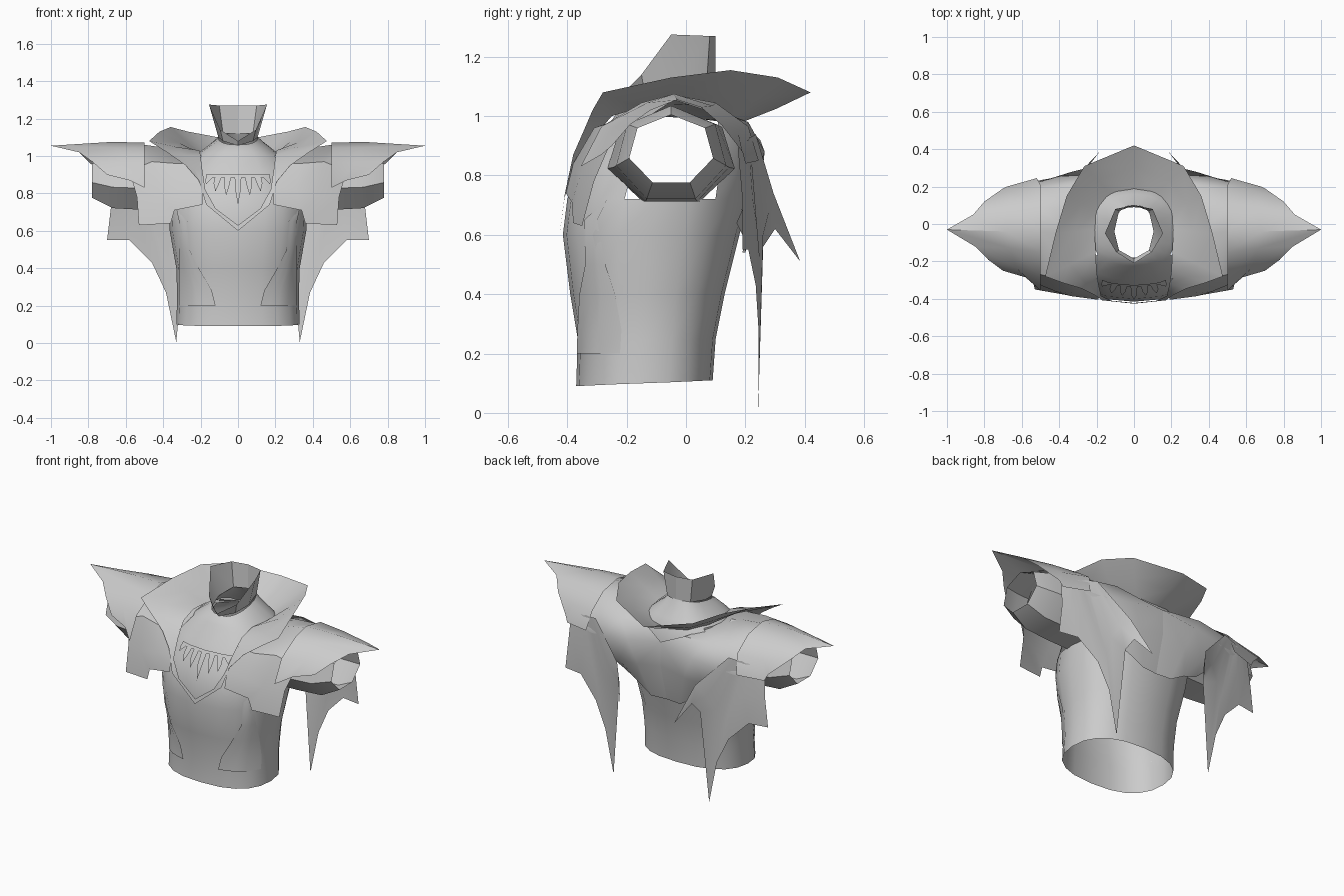
import bpy, bmesh, math
from mathutils import Vector
from mathutils.bvhtree import BVHTree

cloth = bpy.data.materials.new("light_grey")
cloth.diffuse_color = (0.6, 0.6, 0.6, 1)


def make(name, verts, faces, angle=40):
    me = bpy.data.meshes.new(name)
    me.from_pydata([tuple(v) for v in verts], [], faces)
    bm = bmesh.new()
    bm.from_mesh(me)
    bmesh.ops.remove_doubles(bm, verts=bm.verts, dist=0.0005)
    bmesh.ops.recalc_face_normals(bm, faces=bm.faces)
    bm.to_mesh(me)
    bm.free()
    ob = bpy.data.objects.new(name, me)
    bpy.context.collection.objects.link(ob)
    me.materials.append(cloth)
    bpy.ops.object.select_all(action='DESELECT')
    ob.select_set(True)
    bpy.context.view_layer.objects.active = ob
    bpy.ops.object.shade_smooth_by_angle(angle=math.radians(angle))
    return ob


def loft(rows, closed=False, keep=lambda c: True):
    """Quads between rows of equal length."""
    n = len(rows[0])
    verts = [Vector(p) for r in rows for p in r]
    faces = []
    for i in range(len(rows) - 1):
        for j in range(n if closed else n - 1):
            k = (j + 1) % n
            f = (i * n + j, i * n + k, (i + 1) * n + k, (i + 1) * n + j)
            if keep(sum((verts[a] for a in f), Vector()) / 4):
                faces.append(f)
    return verts, faces


def mirrored(name, rows, closed=False, angle=40):
    """One sheet on each side of the body."""
    for side, s in (("left", 1), ("right", -1)):
        flip = [[(s * x, y, z) for x, y, z in r] for r in rows]
        make(f"{name}_{side}", *loft(flip, closed), angle=angle)


def around(half):
    """Full loop from a half profile that starts and ends on the centre line."""
    return half + [(-x, y, z) for x, y, z in half[-2:0:-1]]


def ring(z, w, front, back, tilt=0, n=20):
    """Flattened oval; tilt drops its front edge."""
    mid, d = (front + back) / 2, (back - front) / 2
    pts = []
    for i in range(n):
        c, s = math.cos(math.tau * i / n), math.sin(math.tau * i / n)
        pts.append((w * math.copysign(abs(c) ** .8, c),
                    mid + d * math.copysign(abs(s) ** .85, s),
                    z - tilt * (1 - s) / 2))
    return pts


# Torso: open tube from the waist to the neck, with open armholes
sections = [(.11, .33, -.37, .09, .02), (.25, .325, -.365, .1), (.4, .33, -.39, .13),
            (.6, .365, -.415, .18), (.72, .37, -.4, .21), (.82, .355, -.365, .22),
            (.92, .31, -.3, .21), (1.0, .23, -.24, .18), (1.03, .2, -.225, .16, .01),
            (1.09, .14, -.2, .12, .04), (1.13, .105, -.18, .1, .07)]
tv, tf = loft([ring(*s) for s in sections], True,
              lambda c: not (abs(c.x) > .22 and .72 < c.z < 1.0
                             and -.22 < c.y < .12))
make("torso", tv, tf)
tree = BVHTree.FromPolygons(tv, tf)


def on_front(x, z, lift):
    hit = tree.ray_cast(Vector((x, -2, z)), Vector((0, 1, 0)))[0]
    return (x, (hit.y if hit else -.1) - lift, z)


# Neck collar: flared, dipping to a V at the front
make("neck_collar", *loft([
    around([(0, -.185, 1.055), (.08, -.14, 1.08), (.105, -.04, 1.1), (.08, .07, 1.12),
            (0, .1, 1.12)]),
    around([(0, -.21, 1.08), (.095, -.15, 1.14), (.155, -.05, 1.275), (.1, .08, 1.27),
            (0, .1, 1.27)])], True), angle=30)

# High flared collar: narrow lapel at the front, wide at the back
edge_in = around([(0, -.422, .63), (.12, -.41, .72), (.175, -.385, .82), (.19, -.32, .92),
                  (.2, -.25, 1.0), (.205, -.15, 1.03), (.21, -.03, 1.02), (.2, .07, 1.01),
                  (.12, .16, .99), (0, .19, .98)])
edge_out = around([(0, -.426, .6), (.17, -.408, .74), (.21, -.38, .87), (.28, -.345, .95),
                   (.38, -.315, 1.02), (.475, -.28, 1.08), (.42, -.05, 1.13),
                   (.36, .15, 1.155), (.265, .31, 1.13), (.0, .42, 1.08)])
middle = [tuple((Vector(a) + Vector(b)) / 2 - Vector((0, 0, .005 if a[2] > .95 else 0)))
          for a, b in zip(edge_in, edge_out)]
make("high_collar", *loft([edge_in, middle, edge_out], True))

# Shoulder mantle: front hem, over the shoulder, back hem
mirrored("mantle", [
    [(.19, -.405, .74), (.19, -.38, .84), (.2, -.29, .96), (.21, -.1, 1.0),
     (.21, .05, .99), (.13, .2, .97), (0, .25, .92), (0, .25, .77), (0, .19, .54)],
    [(.34, -.385, .71), (.31, -.37, .82), (.33, -.31, .96), (.36, -.05, 1.04),
     (.36, .08, 1.03), (.3, .21, .98), (.22, .265, .88), (.16, .25, .74), (.1, .2, .54)],
    [(.36, -.38, .64), (.42, -.36, .79), (.46, -.28, .97), (.5, -.04, 1.06),
     (.5, .09, 1.035), (.46, .2, .96), (.4, .255, .85), (.3, .23, .72), (.2, .19, .6)],
    [(.53, -.35, .63), (.54, -.31, .78), (.58, -.25, .92), (.66, -.04, 1.055),
     (.66, .08, 1.015), (.62, .17, .94), (.54, .22, .85), (.42, .215, .74), (.3, .17, .64)]])

# Pointed pauldron layered above the sleeve
mirrored("pauldron", [
    [(.5, -.355, .83), (.5, -.285, .965), (.5, -.15, 1.045), (.5, -.04, 1.072),
     (.5, .1, 1.045), (.5, .21, .965), (.52, .245, .85)],
    [(.58, -.285, .87), (.63, -.235, .965), (.66, -.13, 1.045), (.68, -.04, 1.075),
     (.67, .09, 1.035), (.66, .175, .95), (.68, .2, .84)],
    [(.7, -.25, .9), (.78, -.19, .97), (.85, -.12, 1.02), (1.0, -.03, 1.055),
     (.86, .05, 1.03), (.8, .12, .97), (.7, .19, .88)]])


# Sleeves: seven-sided tubes with a narrowing cuff
def cuff(x, cy, cz, ry, rz):
    return [(x, cy + ry * math.cos(math.tau * (i + 1.75) / 7),
             cz + rz * math.sin(math.tau * (i + 1.75) / 7)) for i in range(7)]


mirrored("sleeve", [cuff(.28, -.05, .86, .22, .165), cuff(.5, -.05, .865, .2, .17),
                    cuff(.67, -.05, .87, .19, .165), cuff(.78, -.05, .885, .145, .12)], True)

# Torn back cape with a long point and a flared inner flap
mirrored("back_cape", [
    [(.46, .235, .94), (.27, .295, .74), (.185, .385, .51)],
    [(.49, .23, .935), (.33, .28, .68), (.25, .3, .62)],
    [(.52, .22, .93), (.38, .26, .6), (.28, .26, .56)],
    [(.54, .215, .93), (.41, .25, .5), (.33, .243, .005)],
    [(.56, .21, .92), (.47, .24, .62), (.385, .245, .27)],
    [(.59, .2, .92), (.55, .225, .72), (.46, .235, .43)],
    [(.64, .185, .91), (.63, .205, .72), (.58, .21, .55)],
    [(.67, .175, .89), (.68, .19, .72), (.7, .19, .55)]])

# Coat panels overlapping the front of the torso
for side, s in (("left", 1), ("right", -1)):
    rows = []
    for z, inner in ((.2, .12), (.28, .14), (.4, .21), (.5, .26), (.65, .27), (.72, .33)):
        rows.append([on_front(s * (inner + (max(inner, .315) - inner) * k / 4), z, .01)
                     for k in range(5)])
    make(f"coat_panel_{side}", *loft(rows))

# Toothed necklace resting on the chest
make("necklace_band", *loft([[on_front(-.17 + .034 * i, z, .014) for i in range(11)]
                             for z in (.885, .9)]))
for i, (x, length) in enumerate([(0, .15), (.055, .1), (-.055, .1), (.105, .08),
                                 (-.105, .08), (.148, .04), (-.148, .04)]):
    pts = [on_front(x - .018, .89, .015), on_front(x + .018, .89, .015),
           on_front(x * 1.1 + .015, .89 - length * .45, .016),
           on_front(x * 1.15, .89 - length, .014),
           on_front(x * 1.1 - .015, .89 - length * .45, .016)]
    make(f"necklace_tooth_{i}", pts, [(0, 1, 2, 4), (4, 2, 3)])
